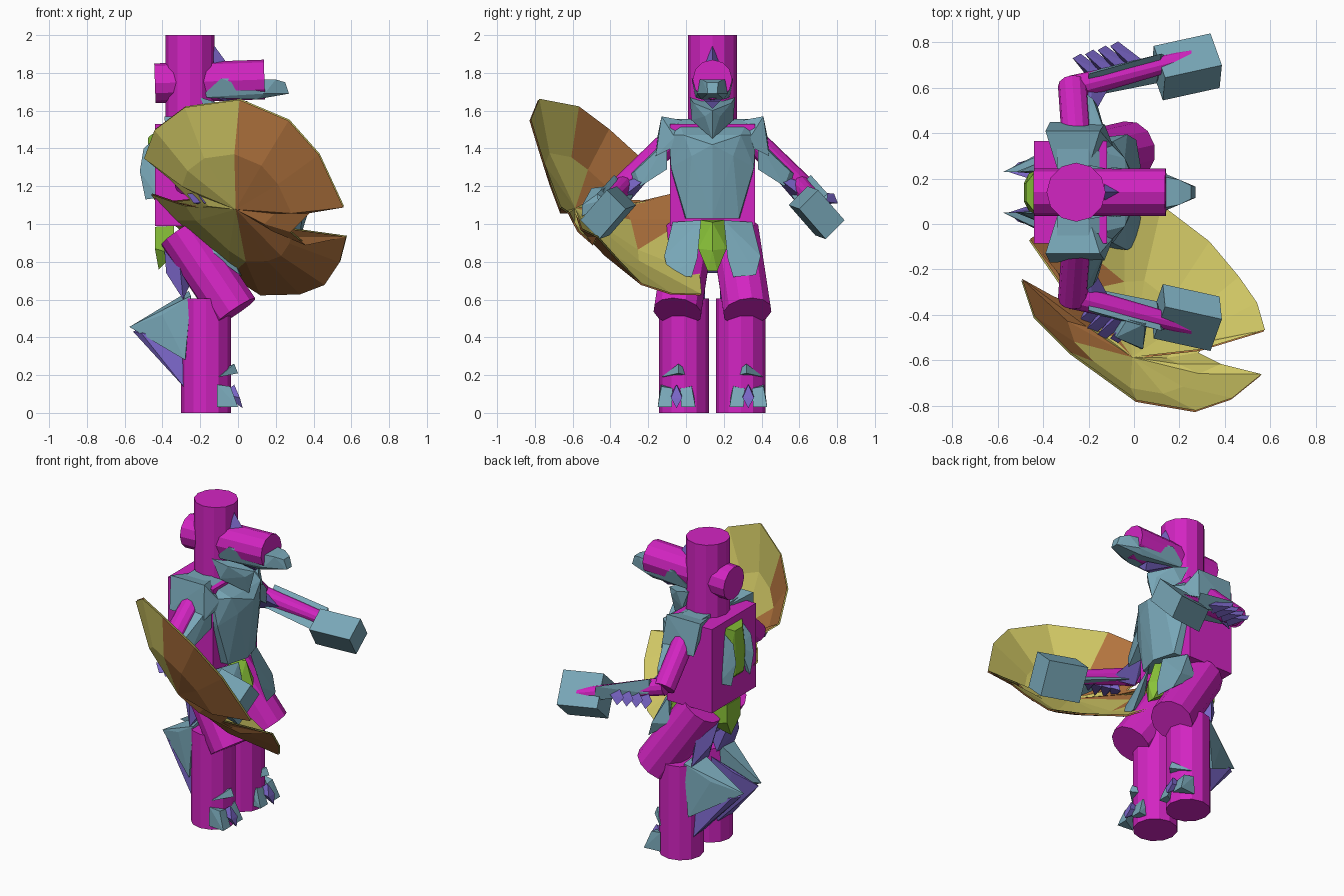
import bpy, bmesh, math
from mathutils import Vector as V

MID = 0.14  # the body is symmetric about y = MID


def mat(name, r, g, b):
    m = bpy.data.materials.new(name)
    m.diffuse_color = (r, g, b, 1)
    return m


MAGENTA = mat("magenta", 0.65, 0.018, 0.54)
TEAL = mat("teal armour", 0.19, 0.39, 0.48)
PURPLE = mat("purple skin", 0.19, 0.13, 0.56)
GREEN = mat("green cloth", 0.25, 0.54, 0.04)
YELLOW = mat("yellow shield", 0.64, 0.58, 0.13)
BROWN = mat("brown shield", 0.46, 0.18, 0.05)


def finish(name, bm, *mats):
    me = bpy.data.meshes.new(name)
    bm.to_mesh(me)
    bm.free()
    for m in mats:
        me.materials.append(m)
    ob = bpy.data.objects.new(name, me)
    bpy.context.collection.objects.link(ob)
    return ob


def flip(p):
    return (p[0], 2 * MID - p[1], p[2])


def hull(name, pts, m, both=False):
    """Faceted solid round the points; both=True adds the mirrored twin."""
    for i, ps in enumerate([pts, [flip(p) for p in pts]] if both else [pts]):
        bm = bmesh.new()
        for p in ps:
            bm.verts.new(p)
        r = bmesh.ops.convex_hull(bm, input=bm.verts)
        junk = [g for g in set(r["geom_interior"] + r["geom_unused"]) if isinstance(g, bmesh.types.BMVert)]
        bmesh.ops.delete(bm, geom=junk, context='VERTS')
        bmesh.ops.recalc_face_normals(bm, faces=bm.faces)
        finish(name + ("_left" if i == 0 else "_right") * both, bm, m)


def sym(pts):
    return pts + [flip(p) for p in pts]


def rod(name, a, b, r1, r2=None, m=MAGENTA, both=False, n=12):
    for i, (p, q) in enumerate([(a, b), (flip(a), flip(b))] if both else [(a, b)]):
        p, q = V(p), V(q)
        bm = bmesh.new()
        bmesh.ops.create_cone(bm, cap_ends=True, segments=n, radius1=r1,
                              radius2=r1 if r2 is None else r2, depth=(q - p).length)
        rot = (q - p).to_track_quat('Z', 'Y')
        for v in bm.verts:
            v.co = rot @ v.co + (p + q) / 2
        finish(name + ("_left" if i == 0 else "_right") * both, bm, m)


def slab(name, c, l, u, w, m, both=False):
    c, l, u, w = V(c), V(l) / 2, V(u) / 2, V(w) / 2
    hull(name, [tuple(c + l * i + u * j + w * k) for i in (-1, 1) for j in (-1, 1) for k in (-1, 1)], m, both)


# Magenta volumes: head, muzzle, torso, legs, arms
rod("head_column", (-.255, MID, 1.48), (-.255, MID, 2), .13)
rod("muzzle_column", (-.44, MID, 1.745), (.14, MID, 1.765), .105)
slab("torso_block", (-.28, MID, 1.26), (.32, 0, 0), (0, .45, 0), (0, 0, .54), MAGENTA)
rod("thigh", (-.015, -.045, .535), (-.30, .02, .96), .13, both=True)
rod("shin", (-.17, -.01, 0), (-.17, -.01, .605), .132, both=True)
rod("upper_arm", (-.25, .33, 1.47), (-.27, .61, 1.2), .065, both=True)
rod("forearm", (-.27, .6, 1.21), (.26, .735, 1.07), .055, .035, both=True)

# Chest plate
hull("chest_plate", sym([
    (-.07, 0, 1.03), (-.3, -.02, 1.03), (-.02, .03, 1.36), (-.09, -.08, 1.3),
    (-.04, -.01, 1.47), (-.12, -.09, 1.47), (-.33, -.09, 1.47), (-.2, -.05, 1.555),
    (-.34, -.05, 1.555)]) + [(-.03, MID, 1.03), (.015, MID, 1.42)], TEAL)

# Shoulder plates, flaring upward at the outer rim
hull("shoulder_plate", [(-.34, .25, 1.54), (-.2, .25, 1.54), (-.39, .41, 1.57), (-.15, .41, 1.57),
                        (-.37, .45, 1.37), (-.13, .44, 1.36), (-.1, .36, 1.4), (-.09, .34, 1.46)], TEAL, True)

# Arm armour, arm skin and hands
hull("upper_arm_plate", [(-.3, .38, 1.47), (-.12, .38, 1.44), (-.12, .38, 1.29), (-.16, .52, 1.2),
                         (-.22, .58, 1.26), (-.26, .4, 1.28), (-.18, .55, 1.28)], TEAL, True)
hull("arm_skin", [(-.2, .44, 1.28), (-.16, .56, 1.18), (-.25, .57, 1.13), (-.27, .45, 1.3),
                  (-.18, .65, 1.2), (-.1, .62, 1.14)], PURPLE, True)
hull("forearm_plate", [(-.2, .66, 1.26), (.12, .75, 1.16), (.14, .74, 1.06), (-.2, .56, 1.15),
                       (.1, .62, 1.06), (-.2, .67, 1.17)], TEAL, True)
slab("hand", (.232, .692, 1.06), (.25, .055, -.02), (-.05, .14, -.16), (.01, .1, .1), TEAL, True)
for i in range(4):
    x, y = -.27 + .055 * i, .70 + .018 * i
    hull("elbow_fin_%d" % i, [(x, y + .03, 1.16), (x + .035, y + .05, 1.11), (x + .1, y - .06, 1.17),
                              (x + .14, y - .03, 1.12), (x + .08, y - .07, 1.1)], PURPLE, True)

# Head: beak, crest, throat guard
hull("upper_beak", sym([(-.2, .05, 1.67), (-.09, .03, 1.77), (.12, .07, 1.76), (.14, .06, 1.69),
                        (.1, .08, 1.66), (.2, .085, 1.765), (.25, .11, 1.75), (.27, .115, 1.69),
                        (.14, .09, 1.67)]), TEAL)
hull("crest", [(-.13, .1, 1.84), (-.13, .18, 1.84), (-.13, MID, 1.95), (-.05, MID, 1.84)], PURPLE)
hull("tongue", sym([(-.12, .08, 1.67), (.05, .1, 1.65)]) + [(.03, MID, 1.61)], PURPLE)
hull("throat_guard", sym([(-.2, .02, 1.67), (-.1, .04, 1.64), (-.15, .03, 1.55), (-.02, .1, 1.57)])
     + [(-.02, MID, 1.45), (.02, MID, 1.6)], TEAL)

# Back: green hide with side plates
hull("back_hide", sym([(-.42, .03, 1.12), (-.42, .03, 1.5), (-.485, .1, 1.18), (-.475, .1, 1.46),
                       (-.465, .06, 1.3)]), GREEN)
hull("back_plate", [(-.42, .01, 1.14), (-.42, .045, 1.47), (-.5, .05, 1.4), (-.52, .05, 1.28),
                    (-.49, .045, 1.13), (-.43, .06, 1.3)], TEAL, True)

# Hips: cloths, skirt plates
hull("front_cloth", sym([(-.12, .08, 1.02), (-.04, .065, .87), (-.16, .08, .85), (-.01, .115, .75)])
     + [(-.04, MID, 1.01), (.01, MID, .86)], GREEN)
hull("rear_cloth", sym([(-.34, .05, .99), (-.44, .07, .985), (-.44, .07, .87), (-.34, .05, .84)])
     + [(-.42, MID, .76)], GREEN)
hull("skirt_plate", [(-.12, -.07, 1.01), (-.05, .08, 1.02), (-.03, -.115, .83), (.01, -.09, .73),
                     (.03, .03, .72), (.01, .06, .82), (-.15, -.1, .85)], TEAL, True)
hull("hip_skin", sym([(-.36, .0, .88), (-.15, .0, .9), (-.3, .03, .74)]), PURPLE)

# Hind legs: thigh skin, swept-back hock plates, metatarsal skin
hull("thigh_skin", [(-.39, .06, .87), (-.32, -.04, .9), (-.38, .0, .74), (-.29, -.08, .6), (-.29, .1, .6),
                    (-.2, .1, .8)], PURPLE, True)
hull("hock_plate", [(-.575, .05, .455), (-.4, -.04, .52), (-.25, -.1, .62), (-.26, .06, .645), (-.28, -.1, .28),
                    (-.4, .05, .42), (-.25, .05, .4)], TEAL, True)
hull("hock_skin", [(-.555, .05, .43), (-.51, .01, .42), (-.4, .1, .5), (-.28, -.06, .13), (-.28, .08, .14),
                   (-.25, .1, .56), (-.25, -.04, .4)], PURPLE, True)

# Feet: ankle spike, side toes, middle toe
hull("ankle_spike", [(-.1, -.13, .19), (-.1, .05, .19), (-.02, -.04, .26), (.0, -.04, .21), (-.11, -.04, .22)],
     TEAL, True)
for s in (-1, 1):
    c = -.05
    hull("side_toe_%s" % ("a" if s < 0 else "b"),
         [(-.11, c + s * .09, .03), (-.11, c + s * .085, .15), (-.04, c + s * .02, .13),
          (.0, c + s * .1, .03), (.0, c + s * .025, .03), (-.04, c + s * .08, .14)], TEAL, True)
hull("middle_toe", [(-.08, -.08, .1), (-.08, -.02, .1), (-.02, -.05, .15), (.025, -.05, .025),
                    (.01, -.08, .08), (.01, -.02, .08)], PURPLE, True)

# Shield: bowl notched on both sides, outer and inner sheet with opposite colouring
RIM = [(-.495, -.245, 1.35), (-.44, -.41, 1.5), (-.28, -.57, 1.62), (.01, -.78, 1.66), (.27, -.825, 1.55),
       (.43, -.77, 1.37), (.56, -.665, 1.09), (.38, -.62, 1.06), (.28, -.57, .96), (.36, -.49, .89),
       (.575, -.47, .935), (.54, -.35, .8), (.46, -.235, .68), (.33, -.08, .63), (.12, .08, .625),
       (-.04, .07, .73), (-.36, .0, 1.02), (-.46, -.07, 1.16), (-.35, -.2, 1.12), (-.25, -.37, 1.13),
       (-.36, -.32, 1.24)]
OUT = V((-.41, -.70, -.585)).normalized()


def shield(name, shift, split, mats):
    bm = bmesh.new()
    c = V((-.01, -.59, 1.08))
    rim = [V(p) for p in RIM]
    bulge = [.02 if i in (7, 8, 9, 18, 19, 20) else .045 for i in range(len(rim))]
    mid = [c.lerp(p, .55) + OUT * b for p, b in zip(rim, bulge)]
    cv = bm.verts.new(c + OUT * shift)
    rv = [bm.verts.new(p + OUT * shift) for p in rim]
    mv = [bm.verts.new(p + OUT * shift) for p in mid]
    for i in range(len(rim)):
        j = (i + 1) % len(rim)
        for f in ((cv, mv[i], mv[j]), (mv[i], rv[i], rv[j]), (mv[i], rv[j], mv[j])):
            face = bm.faces.new(f)
            face.material_index = int(face.calc_center_median().x > split)
            face.normal_update()
            if face.normal.dot(OUT) * shift < 0:
                face.normal_flip()
    finish(name, bm, *mats)


shield("shield_outer", .005, .03, (YELLOW, BROWN))
shield("shield_inner", -.005, -.15, (BROWN, YELLOW))
hull("shield_grip", [(-.09, -.48, 1.12), (-.04, -.4, 1.15), (.06, -.42, 1.13), (.04, -.55, 1.1),
                     (-.08, -.5, 1.19), (-.03, -.42, 1.2), (.05, -.44, 1.18), (.03, -.55, 1.04)], TEAL)
